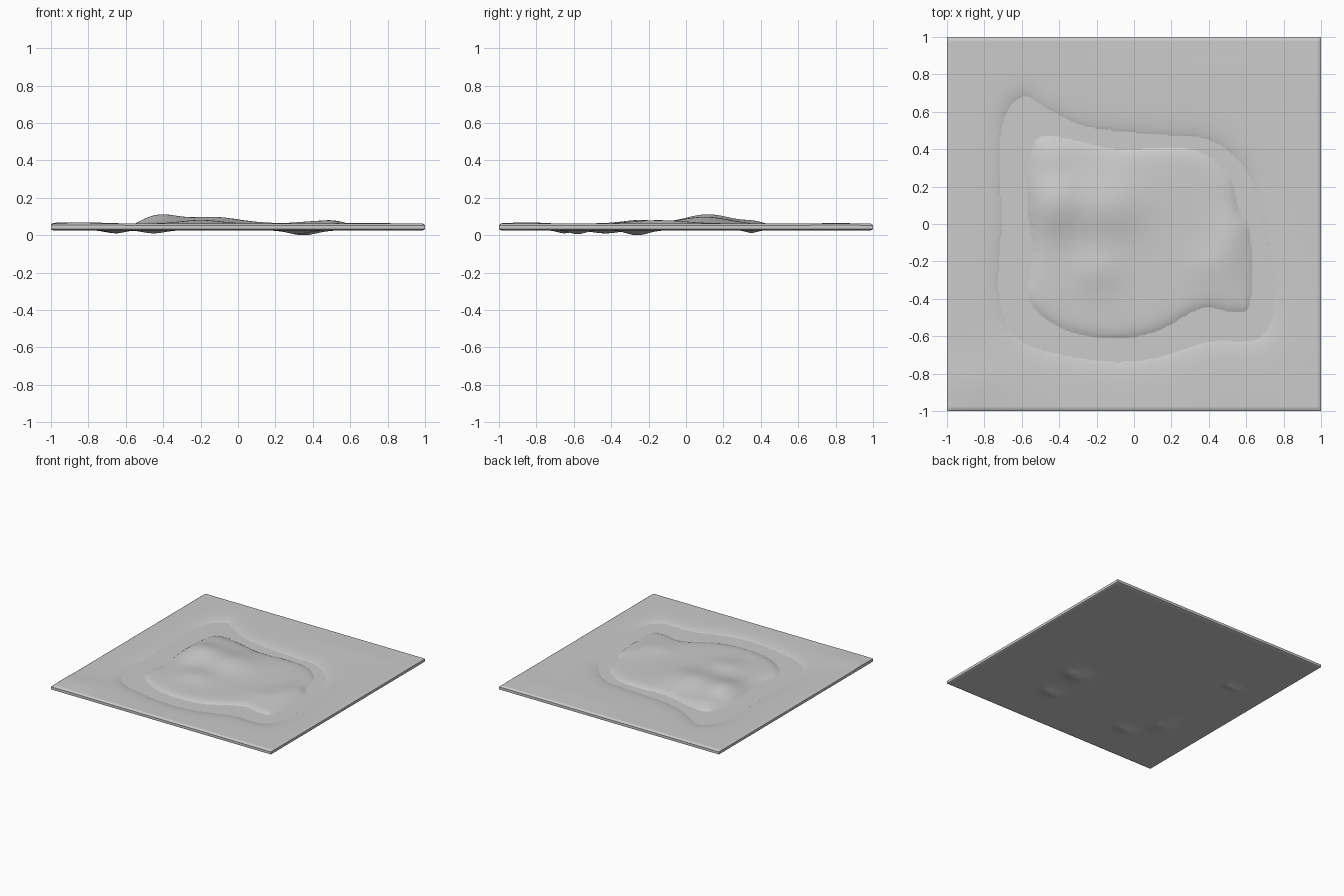
import bpy
import bmesh
import math
from mathutils import Vector, kdtree

WATER_LEVEL = 0.046
GROUND_LEVEL = 0.062
BASE_LEVEL = 0.026
CELLS = 160

default_cube = bpy.data.objects.get("Cube")
if default_cube:
    bpy.data.objects.remove(default_cube, do_unlink=True)


def make_material(name, value):
    material = bpy.data.materials.new(name)
    material.use_nodes = True
    color = (value, value, value, 1)
    material.diffuse_color = color
    shader = material.node_tree.nodes["Principled BSDF"]
    shader.inputs["Base Color"].default_value = color
    shader.inputs["Roughness"].default_value = 0.8
    return material


def make_object(name, bm, material):
    mesh = bpy.data.meshes.new(name)
    bm.to_mesh(mesh)
    bm.free()
    mesh.materials.append(material)
    part = bpy.data.objects.new(name, mesh)
    bpy.context.collection.objects.link(part)
    return part


class Shoreline:
    """Smooth closed outline, given clockwise, with a signed distance (positive inside)."""

    def __init__(self, corners, steps=16):
        self.points = []
        count = len(corners)
        for i in range(count):
            a, b, c, d = (Vector(corners[(i + k - 1) % count]) for k in range(4))
            for s in range(steps):
                t = s / steps
                self.points.append(
                    b + (c - a) * t / 2
                    + (a - b * 2.5 + c * 2 - d / 2) * t ** 2
                    + ((b - c) * 3 + d - a) * t ** 3 / 2)
        self.tree = kdtree.KDTree(len(self.points))
        for i, point in enumerate(self.points):
            self.tree.insert(point.to_3d(), i)
        self.tree.balance()

    def distance(self, x, y):
        near, i, gap = self.tree.find((x, y, 0))
        tangent = self.points[(i + 1) % len(self.points)] - self.points[i - 1]
        side = tangent.x * (y - near.y) - tangent.y * (x - near.x)
        return gap if side < 0 else -gap


# Outer bank of the lagoon and coast of the island
bank = Shoreline([
    (-.6, .68), (-.45, .61), (-.25, .52), (.1, .48), (.4, .45), (.6, .29),
    (.68, .05), (.75, -.4), (.67, -.61), (.4, -.63), (.1, -.72), (-.2, -.73),
    (-.6, -.63), (-.72, -.4), (-.71, 0), (-.71, .5)])
coast = Shoreline([
    (-.55, .38), (-.46, .47), (-.1, .4), (.3, .4), (.5, .27), (.56, .08),
    (.62, -.05), (.62, -.42), (.53, -.47), (.36, -.45), (.1, -.58),
    (-.15, -.61), (-.4, -.55), (-.56, -.4), (-.54, -.15), (-.57, .1)])

# Rounded rises as x, y, radius in x, radius in y, height
island_hills = [
    (-.42, .12, .13, .17, .043), (-.14, .1, .2, .17, .034),
    (-.2, -.25, .14, .12, .017), (.5, -.12, .09, .2, .016),
    (.38, -.22, .1, .1, .008), (-.44, .36, .1, .08, .01)]
outer_swells = [(-.85, -.85, .2, .12, .007), (.5, .8, .5, .12, .003)]
underside_bulges = [
    (-.67, .35, .06, .04, .014), (.32, -.58, .08, .06, .02),
    (-.45, -.65, .08, .05, .016), (-.65, -.43, .06, .1, .016),
    (.35, -.26, .1, .08, .026)]


def rise(x, y, mounds):
    return sum(h * math.exp(-((x - u) / a) ** 2 - ((y - v) / b) ** 2)
               for u, v, a, b, h in mounds)


def land_height(x, y):
    inland = coast.distance(x, y)
    if inland > 0:
        slope = 1 - math.exp(-inland / 0.035)
        return WATER_LEVEL + slope * (0.018 + rise(x, y, island_hills))
    outward = -bank.distance(x, y)
    if outward > 0:
        slope = 1 - math.exp(-outward / 0.055)
        return WATER_LEVEL + slope * (
            GROUND_LEVEL - WATER_LEVEL + rise(x, y, outer_swells))
    # Bed of the lagoon dips below the water from both shores
    return WATER_LEVEL - 0.3 * min(0.03, -inland, -outward)


# Land slab: an extruded grid with shaped top, underside and softened rim
bm = bmesh.new()
bmesh.ops.create_grid(bm, x_segments=CELLS, y_segments=CELLS, size=1)
lower = list(bm.verts)
extruded = bmesh.ops.extrude_face_region(bm, geom=list(bm.faces), use_keep_orig=True)
upper = [item for item in extruded["geom"] if isinstance(item, bmesh.types.BMVert)]
for vert in upper + lower:
    vert.co.z = 0
for vert in upper:
    x, y, _ = vert.co
    rim = 0.009 if max(abs(x), abs(y)) > 0.999 else 0
    vert.co.z = land_height(x, y) - rim
for vert in lower:
    x, y, _ = vert.co
    rim = 0.006 if max(abs(x), abs(y)) > 0.999 else 0
    vert.co.z = BASE_LEVEL - rise(x, y, underside_bulges) + rim
bmesh.ops.recalc_face_normals(bm, faces=bm.faces)
stone = make_material("pale grey", 0.6)
land = make_object("island_land", bm, stone)

bpy.ops.object.select_all(action="DESELECT")
land.select_set(True)
bpy.context.view_layer.objects.active = land
bpy.ops.object.shade_smooth_by_angle(angle=math.radians(40))

# Flat lagoon water surface, showing only between bank and coast
bm = bmesh.new()
bmesh.ops.create_grid(bm, x_segments=1, y_segments=1, size=0.85)
water = make_object("lagoon_water", bm, stone)
water.location.z = WATER_LEVEL
